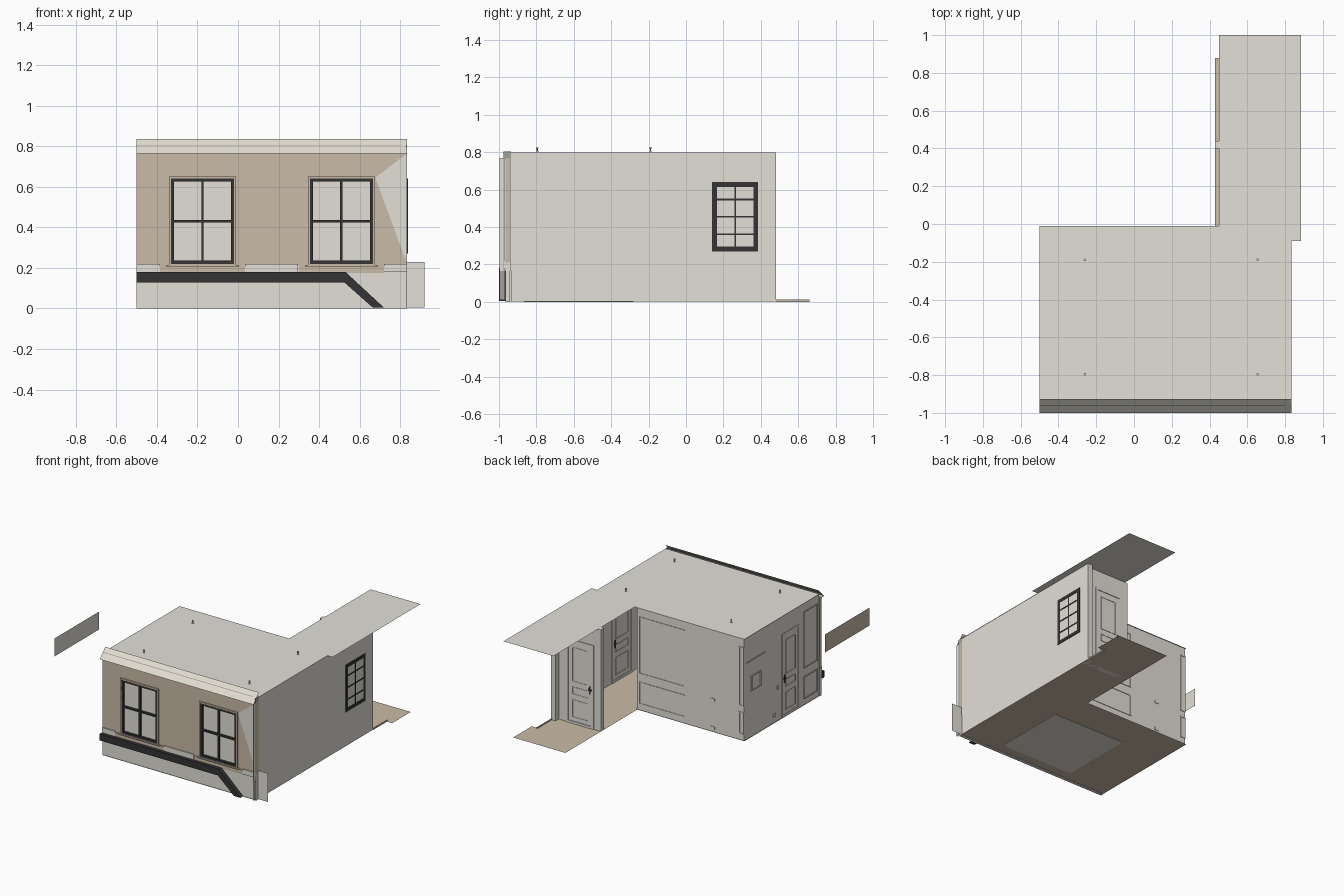
import bpy, bmesh, math
from mathutils import Vector

if "Cube" in bpy.data.objects:
    bpy.data.objects.remove(bpy.data.objects["Cube"])


def mat(name, rgb):
    m = bpy.data.materials.new(name)
    m.diffuse_color = (*rgb, 1)
    m.use_nodes = True
    m.node_tree.nodes["Principled BSDF"].inputs["Base Color"].default_value = m.diffuse_color
    return m


PLASTER = mat("warm grey plaster", (0.77, 0.745, 0.69))
TAN = mat("tan", (0.59, 0.50, 0.385))
BLACK = mat("charcoal", (0.034, 0.033, 0.035))
MID = mat("mid grey", (0.36, 0.35, 0.32))
CREAM = mat("cream cornice", (0.76, 0.725, 0.63))


def finish(name, bm, m):
    me = bpy.data.meshes.new(name)
    bm.to_mesh(me)
    bm.free()
    me.materials.append(m)
    ob = bpy.data.objects.new(name, me)
    bpy.context.collection.objects.link(ob)
    return ob


def add_prism(bm, pts, vec):
    """Flat outline pushed along vec; a zero vec leaves a single sheet."""
    f = bm.faces.new([bm.verts.new(p) for p in pts])
    if Vector(vec).length > 0:
        r = bmesh.ops.extrude_face_region(bm, geom=[f], use_keep_orig=True)
        vs = [g for g in r["geom"] if isinstance(g, bmesh.types.BMVert)]
        bmesh.ops.translate(bm, vec=vec, verts=vs)
        bmesh.ops.recalc_face_normals(bm, faces=bm.faces)


def prism(name, pts, vec, m):
    bm = bmesh.new()
    add_prism(bm, pts, vec)
    return finish(name, bm, m)


def boxes(name, m, *bs):
    """Each box is x0, x1, y0, y1, z0, z1."""
    bm = bmesh.new()
    for x0, x1, y0, y1, z0, z1 in bs:
        add_prism(bm, [(x0, y0, z0), (x1, y0, z0), (x1, y1, z0), (x0, y1, z0)],
                  (0, 0, z1 - z0))
    return finish(name, bm, m)


def on_wall(axis, a0, a1, d0, d1, z0, z1):
    """Box on a wall facing the given axis: a runs along it, d is depth."""
    return (d0, d1, a0, a1, z0, z1) if axis == "x" else (a0, a1, d0, d1, z0, z1)


def frame(name, m, axis, a0, a1, z0, z1, d0, d1, w, cols=1, rows=1, bar=0.01):
    """Rectangular frame with optional glazing bars."""
    b = [(a0, a1, z0, z0 + w), (a0, a1, z1 - w, z1),
         (a0, a0 + w, z0 + w, z1 - w), (a1 - w, a1, z0 + w, z1 - w)]
    for i in range(1, cols):
        c = a0 + (a1 - a0) * i / cols
        b.append((c - bar / 2, c + bar / 2, z0 + w, z1 - w))
    for i in range(1, rows):
        c = z0 + (z1 - z0) * i / rows
        b.append((a0 + w, a1 - w, c - bar / 2, c + bar / 2))
    return boxes(name, m, *[on_wall(axis, p, q, d0, d1, r, s) for p, q, r, s in b])


def door(name, axis, a0, a1, z1, d, out, handle_a):
    """Panelled door with casing, lying on the wall plane d."""
    def depth(t):
        return sorted((d, d + out * t))
    frame(name + "_casing", PLASTER, axis, a0 - 0.02, a1 + 0.02, 0.003, z1 + 0.02, *depth(0.005), 0.018)
    for i, (p, q) in enumerate(((0.05, 0.19), (0.23, 0.29), (0.33, z1 - 0.04))):
        frame(f"{name}_panel_{i}", PLASTER, axis, a0 + 0.03, a1 - 0.03, p, q, *depth(0.003), 0.006)
    boxes(name + "_handle", BLACK,
          on_wall(axis, handle_a - 0.006, handle_a + 0.006, *depth(0.005), 0.27, 0.33),
          on_wall(axis, handle_a - 0.012, handle_a + 0.012, *depth(0.007), 0.295, 0.31))


R = 0.834    # outer face of the right wall
L = -0.494   # outer face of the left wall, mouldings reach -0.5
B = -0.014   # outer face of the back wall, mouldings reach -0.01

# Floor (L shape with a landing outside the hall) and the rug set into it
prism("floor", [(-0.5, -0.97, 0.003), (R, -0.97, 0.003), (R, 0.65, 0.003), (0.883, 0.65, 0.003),
                (0.883, 0.88, 0.003), (0.43, 0.88, 0.003), (0.43, -0.01, 0.003), (-0.5, -0.01, 0.003)],
      (0, 0, 0), TAN)
boxes("rug", PLASTER, (-0.125, 0.505, -0.865, -0.28, 0.0, 0.006))
boxes("threshold_strip", TAN, (R - 0.006, R, 0.48, 0.66, 0.0, 0.012))

# Ceiling sheet (main room and wider hall)
prism("ceiling", [(-0.5, -0.94, 0.803), (R, -0.94, 0.803), (R, -0.09, 0.803), (0.883, -0.09, 0.803),
                  (0.883, 1.0, 0.803), (0.45, 1.0, 0.803), (0.45, -0.01, 0.803), (-0.5, -0.01, 0.803)],
      (0, 0, 0), PLASTER)

# Ceiling hooks
for i, (x, y) in enumerate([(x, y) for x in (-0.26, 0.655) for y in (-0.795, -0.19)]):
    bpy.ops.mesh.primitive_cylinder_add(vertices=10, radius=0.008, depth=0.004, location=(x, y, 0.805))
    bpy.context.object.name = f"hook_base_{i}"
    bpy.context.object.data.materials.append(PLASTER)
    bpy.ops.mesh.primitive_cylinder_add(vertices=8, radius=0.003, depth=0.014, location=(x, y, 0.813))
    bpy.context.object.name = f"hook_stem_{i}"
    bpy.context.object.data.materials.append(MID)
    bpy.ops.mesh.primitive_cylinder_add(vertices=10, radius=0.007, depth=0.006, location=(x, y, 0.823))
    bpy.context.object.name = f"hook_cap_{i}"
    bpy.context.object.data.materials.append(PLASTER)

# Thin walls
boxes("right_wall", PLASTER, (R - 0.006, R, -0.935, 0.48, 0.003, 0.80))
boxes("back_wall", PLASTER, (L, 0.435, B - 0.006, B, 0.003, 0.80))
boxes("left_wall", PLASTER, (L, L + 0.006, -0.94, B, 0.003, 0.80))
boxes("hall_end_wall", PLASTER, (0.43, R - 0.006, 0.40, 0.44, 0.003, 0.80))
boxes("hall_corner_pilaster", PLASTER, (0.795, R - 0.006, 0.44, 0.48, 0.003, 0.80))

# Front wall: grey base, tan upper part left open around the two windows
Z0, Z1, WX = 0.21, 0.65, ((-0.34, -0.01), (0.345, 0.675))
Y0, Y1 = -0.965, -0.94
boxes("front_wall_base", PLASTER, (-0.5, R, Y0, Y1, 0.0, Z0))
boxes("front_base_blocks", PLASTER, *[(a, b, -0.974, Y0, 0.18, 0.22)
                                      for a, b in ((-0.5, -0.385), (0.035, 0.295), (0.72, R))])
boxes("front_wall", TAN, (-0.5, R, Y0, Y1, Z1, 0.77),
      *[(a, b, Y0, Y1, Z0, Z1) for a, b in ((-0.5, WX[0][0]), (WX[0][1], WX[1][0]), (WX[1][1], R))])
prism("front_wall_bare_patch", [(0.677, -0.967, 0.645), (R, -0.967, 0.765), (R, -0.967, 0.22)],
      (0, 0.001, 0), PLASTER)
boxes("front_wall_end", MID, (R - 0.002, R, -0.975, -0.935, 0.165, 0.805),
      (R - 0.002, R, -0.998, -0.968, 0.01, 0.165))
boxes("front_corner_strip", PLASTER, (R - 0.004, R, -0.998, -0.975, 0.165, 0.77))

# Front windows with casing, apron, sash and glass
for i, (a, b) in enumerate(WX):
    boxes(f"window_apron_{i}", TAN, (a - 0.045, b + 0.045, -0.972, Y0, 0.175, Z0))
    frame(f"window_casing_{i}", TAN, "y", a, b, Z0, Z1, -0.975, Y1, 0.01)
    boxes(f"window_sill_{i}", TAN, (a - 0.015, b + 0.015, -0.982, Y0, 0.207, 0.215))
    frame(f"window_sash_{i}", BLACK, "y", a + 0.008, b - 0.008, Z0 + 0.01, Z1 - 0.008,
          -0.975, -0.95, 0.016, 2, 2, 0.012)
    boxes(f"window_glass_{i}", PLASTER, (a + 0.01, b - 0.01, -0.957, -0.953, Z0 + 0.01, Z1 - 0.01))

# Dark rail across the front, sloping to the ground
prism("front_rail", [(-0.5, -1, 0.128), (-0.5, -1, 0.18), (0.53, -1, 0.18), (0.72, -1, 0.004),
                     (0.665, -1, 0.004), (0.525, -1, 0.128)], (0, 0.035, 0), BLACK)

# Sloping cornice sheet, its soffit and a groove line
prism("cornice", [(-0.5, -1.0, 0.765), (R, -1.0, 0.765), (R, -0.93, 0.835), (-0.5, -0.93, 0.835)],
      (0, 0, 0), CREAM)
prism("cornice_soffit", [(-0.5, -1.0, 0.765), (R, -1.0, 0.765), (R, -0.96, 0.765), (-0.5, -0.96, 0.765)],
      (0, 0, 0), CREAM)
prism("cornice_groove", [(-0.5, -0.963, 0.803), (-0.5, -0.959, 0.807), (-0.5, -0.958, 0.804)],
      (1.30, 0, 0), MID)

# Loose sheets beside the room
prism("right_base_plate", [(R, -0.945, 0.005), (0.92, -0.945, 0.005), (0.92, -0.945, 0.23),
                           (R, -0.945, 0.23)], (0, 0, 0), PLASTER)
for nm, x, m in (("left_plate_inner", -0.919, PLASTER), ("left_plate_outer", -0.92, TAN)):
    prism(nm, [(x, -0.96, 0.66), (x, -0.41, 0.66), (x, -0.41, 0.80), (x, -0.96, 0.80)], (0, 0, 0), m)

# Side window in the right wall
boxes("side_window_glass", PLASTER, (R, R + 0.001, 0.15, 0.375, 0.28, 0.63))
frame("side_window_frame", BLACK, "x", 0.14, 0.386, 0.27, 0.64, R, R + 0.004, 0.026, 2, 4, 0.009)

# Back wall mouldings, switch and outlet
for i, (a, b, p, q) in enumerate(((0.017, 0.417, 0.287, 0.735), (0.017, 0.417, 0.05, 0.225),
                                  (L, -0.45, 0.27, 0.735), (L, -0.45, 0.05, 0.225))):
    frame(f"back_wall_panel_{i}", PLASTER, "y", a, b, p, q, B, -0.01, 0.008)
boxes("back_wall_sockets", PLASTER, (-0.24, -0.205, B, -0.01, 0.245, 0.265),
      (-0.24, -0.205, B, -0.01, 0.02, 0.045))

# Left wall door, panels, hatch and ledge
door("left_door", "x", -0.68, -0.50, 0.64, L, -1, -0.515)
for i, (a, b, p, q) in enumerate(((-0.92, -0.75, 0.29, 0.735), (-0.92, -0.75, 0.05, 0.225),
                                  (-0.22, -0.10, 0.36, 0.48))):
    frame(f"left_wall_panel_{i}", PLASTER, "x", a, b, p, q, -0.5, L, 0.007)
boxes("left_wall_ledge", PLASTER, (-0.5, L, -0.27, -0.04, 0.60, 0.607))
boxes("left_wall_sockets", PLASTER, (-0.5, L, -0.40, -0.37, 0.05, 0.075),
      (-0.5, L, -0.44, -0.42, 0.25, 0.28))

# Hall end door and the door on the inside of the right wall
door("hall_door", "y", 0.51, 0.71, 0.64, 0.44, 1, 0.525)
door("inner_door", "x", -0.50, -0.28, 0.64, R - 0.006, -1, -0.30)
